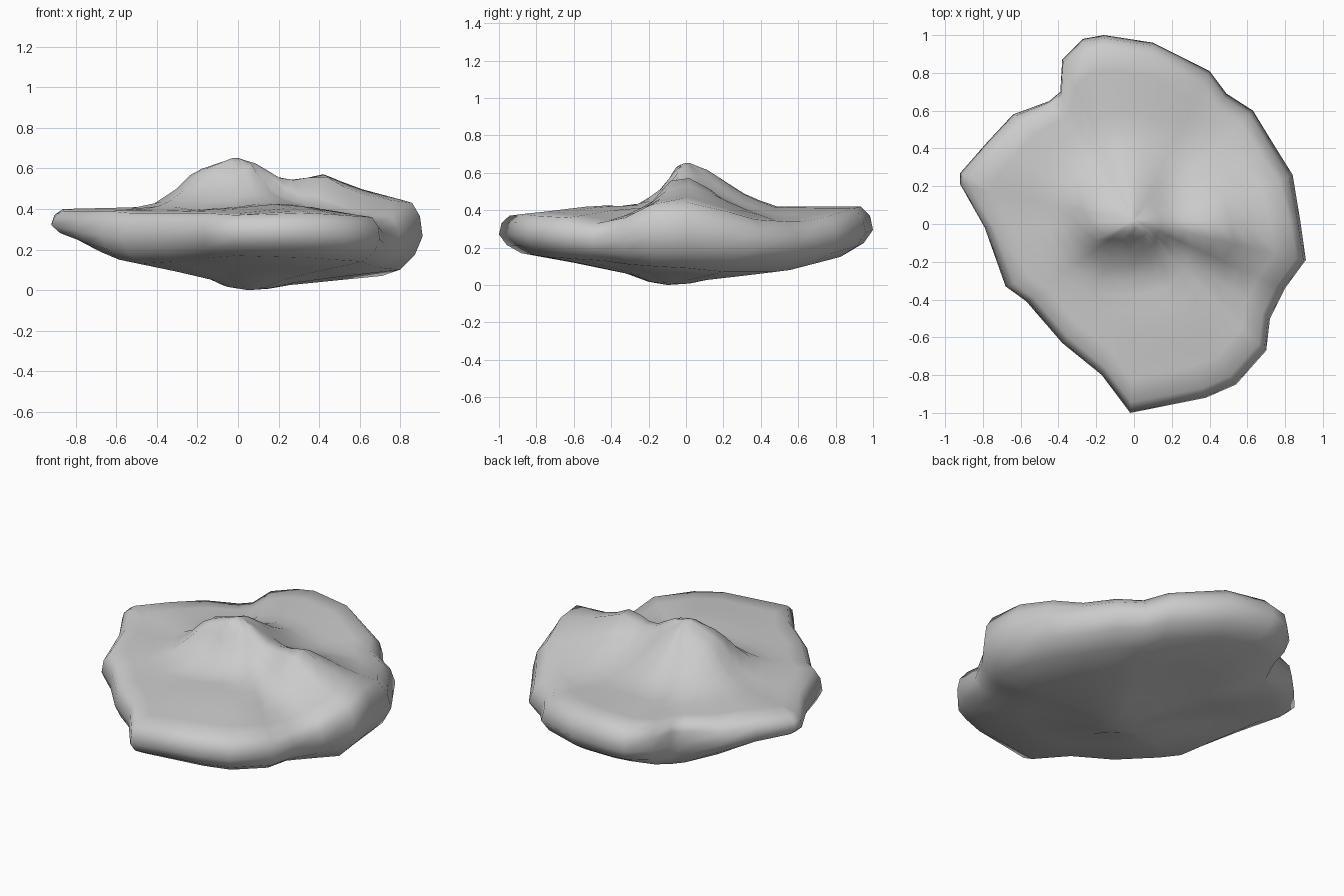
import bpy, bmesh
from math import hypot

if "Cube" in bpy.data.objects:
    bpy.data.objects.remove(bpy.data.objects["Cube"])

# Outline of the boulder seen from above: x, y, upper rim height, lower rim height
OUTLINE = [
    (-.02, -1.0, .37, .17), (.38, -.92, .38, .16), (.54, -.85, .37, .15),
    (.70, -.67, .36, .14), (.72, -.50, .33, .13), (.80, -.34, .36, .11),
    (.91, -.19, .43, .10), (.88, .02, .44, .09), (.84, .26, .39, .07),
    (.74, .42, .35, .07), (.63, .60, .34, .07), (.49, .69, .34, .08),
    (.40, .81, .36, .11), (.10, .96, .41, .15), (-.16, 1.0, .42, .17),
    (-.27, .98, .41, .17), (-.38, .87, .40, .16), (-.39, .70, .38, .13),
    (-.45, .65, .38, .13), (-.64, .58, .39, .17), (-.78, .43, .40, .22),
    (-.92, .27, .40, .25), (-.92, .21, .39, .25), (-.79, -.02, .39, .19),
    (-.68, -.33, .39, .15), (-.57, -.41, .38, .13), (-.38, -.63, .38, .14),
    (-.17, -.80, .38, .16)]
CX, CY = .05, -.08      # centre of the wall and underside
TX, TY = .0, .02        # centre of the upper surface, on the summit

# Crest line height along x, and how the crest fades along y (steep front, gentle back)
CREST = [(-.46, .42), (-.36, .46), (-.22, .60), (-.02, .655), (.07, .635), (.21, .55),
         (.30, .54), (.41, .575), (.60, .49), (.87, .43), (.95, .42)]
FADE = [(-.27, 0), (-.15, .38), (-.09, .6), (-.05, .95), (0, 1), (.10, .87),
        (.33, .25), (.48, 0)]


def interp(table, t):
    if t <= table[0][0]:
        return table[0][1]
    for (a, va), (b, vb) in zip(table, table[1:]):
        if t <= b:
            return va + (vb - va) * (t - a) / (b - a)
    return table[-1][1]


def near(x, y, px, py, radius):
    return max(0, 1 - hypot(x - px, y - py) / radius)


def wall_scale(x, y, plain, flared):
    """Wall is rounder at the back right and stands upright in the notch."""
    s = plain + (flared - plain) * min(1, 1.5 * near(x, y, .66, .52, .6))
    return s + (1 - s) * .8 * near(x, y, -.40, .69, .3)


def top_point(x, y, zt, s):
    rim = wall_scale(x, y, .94, .90)
    rx, ry = CX + (x - CX) * rim, CY + (y - CY) * rim
    px, py = TX + (rx - TX) * s, TY + (ry - TY) * s
    base = .42 + (zt - .42) * s + .03 * near(px, py, .25, -.45, .4)
    # the crest swings toward the front at both ends
    bump = (interp(CREST, px) - .42) * interp(FADE, py + .07 * max(px, 0) - .2 * min(px + .1, 0) ** 1)
    return px, py, base + bump * min(1, (1 - s) * 6)


bm = bmesh.new()
rings = []

# Underside: shallow keel; then the rounded side wall (plain scale, flared scale, height)
UNDER = [(.15, .10), (.3, .36), (.65, .70)]
WALL = [(.87, .82, 0), (.955, .94, .22), (1, 1, .5), (.985, .97, .8), (.94, .90, 1)]
LEVELS = [(.87 * s, .82 * s, g, 0) for s, g in UNDER] + [(a, b, 1, f) for a, b, f in WALL]
for plain, flared, drop, f in LEVELS:
    ring = []
    for x, y, zt, zb in OUTLINE:
        s = wall_scale(x, y, plain, flared) if drop == 1 else plain
        ring.append(bm.verts.new((CX + (x - CX) * s, CY + (y - CY) * s,
                                  zb * drop + (zt - zb) * f)))
    rings.append(ring)

# Upper surface with the crest
for s in (.87, .74, .62, .51, .41, .32, .24, .17, .1, .05):
    rings.append([bm.verts.new(top_point(x, y, zt, s)) for x, y, zt, zb in OUTLINE])

n = len(OUTLINE)
for a, b in zip(rings, rings[1:]):
    for i in range(n):
        j = (i + 1) % n
        bm.faces.new((a[i], a[j], b[j], b[i]))

# Close both ends
bottom = bm.verts.new((CX, CY - .02, 0))
peak = bm.verts.new((TX, TY, .652))
for i in range(n):
    j = (i + 1) % n
    bm.faces.new((bottom, rings[0][j], rings[0][i]))
    bm.faces.new((peak, rings[-1][i], rings[-1][j]))

bmesh.ops.recalc_face_normals(bm, faces=bm.faces)
mesh = bpy.data.meshes.new("boulder")
bm.to_mesh(mesh)
bm.free()
for p in mesh.polygons:
    p.use_smooth = True
boulder = bpy.data.objects.new("boulder", mesh)
bpy.context.collection.objects.link(boulder)
